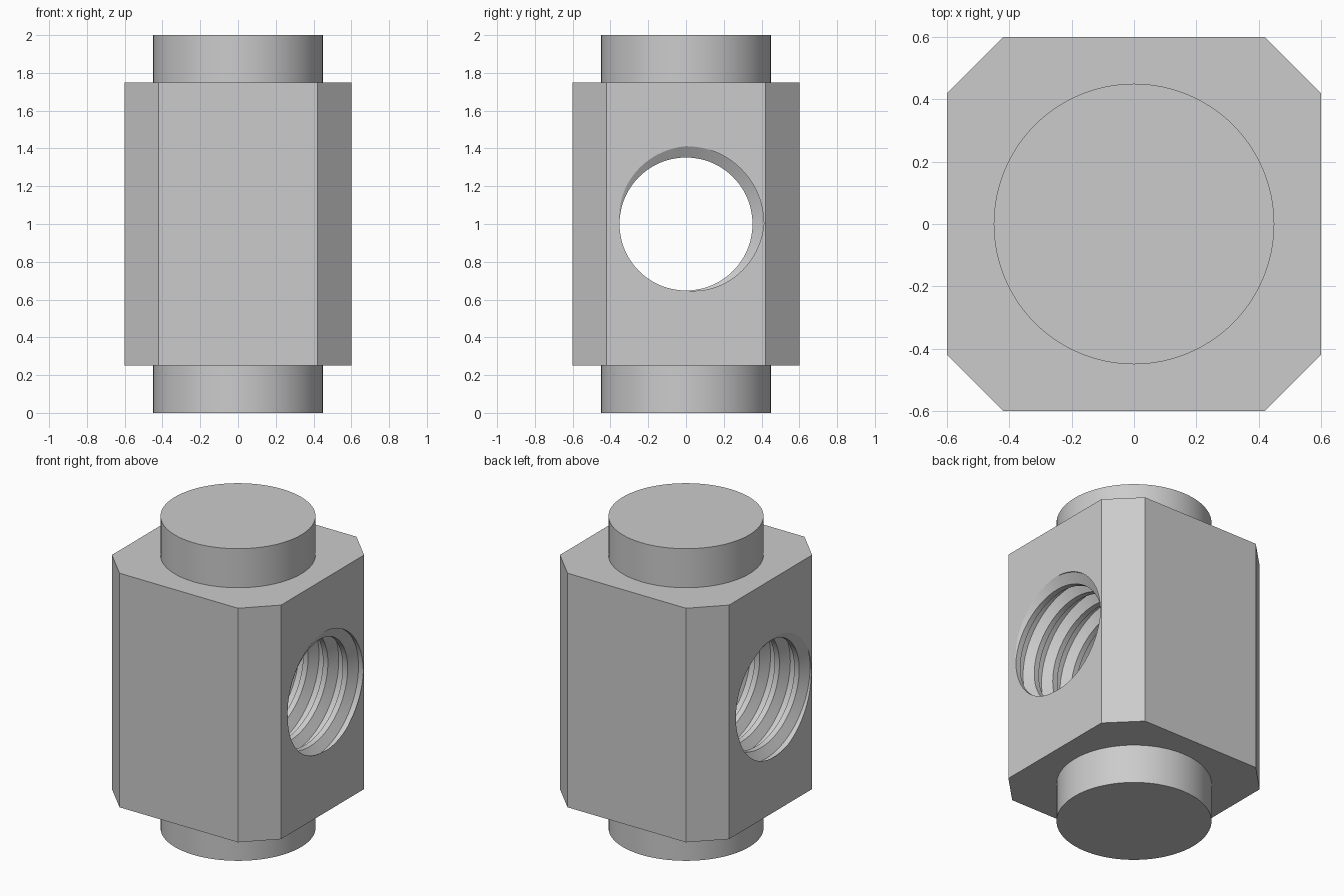
import bpy, bmesh
from math import sin, cos, pi, radians

cube = bpy.data.objects.get("Cube")
if cube:
    bpy.data.objects.remove(cube, do_unlink=True)

# Plain grey metal
grey = bpy.data.materials.new("grey")
grey.use_nodes = True
colour = (0.6, 0.6, 0.6, 1)
grey.diffuse_color = colour
grey.node_tree.nodes["Principled BSDF"].inputs["Base Color"].default_value = colour


def make_object(name, bm):
    bmesh.ops.recalc_face_normals(bm, faces=bm.faces)
    mesh = bpy.data.meshes.new(name)
    bm.to_mesh(mesh)
    bm.free()
    mesh.materials.append(grey)
    obj = bpy.data.objects.new(name, mesh)
    bpy.context.collection.objects.link(obj)
    return obj


def select_only(obj):
    bpy.ops.object.select_all(action='DESELECT')
    obj.select_set(True)
    bpy.context.view_layer.objects.active = obj


# Block with chamfered upright edges
HALF, CHAMFER, BOTTOM, TOP = 0.6, 0.18, 0.25, 1.75
bm = bmesh.new()
outline = []
flat = HALF - CHAMFER
for sx, sy in ((1, 1), (-1, 1), (-1, -1), (1, -1)):
    pair = [(sx * HALF, sy * flat), (sx * flat, sy * HALF)]
    outline += pair if sx * sy > 0 else pair[::-1]
base = bm.faces.new([bm.verts.new((x, y, BOTTOM)) for x, y in outline])
sweep = bmesh.ops.extrude_face_region(bm, geom=[base], use_keep_orig=True)
lifted = [v for v in sweep["geom"] if isinstance(v, bmesh.types.BMVert)]
bmesh.ops.translate(bm, verts=lifted, vec=(0, 0, TOP - BOTTOM))
block = make_object("threaded_block", bm)

# Helical thread cutter along x
PITCH, MINOR, MAJOR, STEPS, TURNS = 0.14, 0.352, 0.412, 96, 14
profile = [(0.125, MAJOR), (0.375, MINOR), (0.625, MINOR), (0.875, MAJOR)]
# Groove faces 45 degrees up on the +x side
offset = HALF - PITCH / 8
count = len(profile)
bm = bmesh.new()
columns = []
for k in range(STEPS):
    a = 2 * pi * k / STEPS
    column = []
    for t in range(TURNS):
        for s, r in profile:
            x = offset + PITCH * (t - TURNS + 3 + s + k / STEPS)
            column.append(bm.verts.new((x, r * cos(a), 1 + r * sin(a))))
    columns.append(column)
# Last column joins the first one turn further on
columns.append(columns[0][count:])
for c, d in zip(columns, columns[1:]):
    for m in range(min(len(c), len(d)) - 1):
        bm.faces.new((c[m], d[m], d[m + 1], c[m + 1]))
# Close both ends outside the block
ends = [e for e in bm.edges if e.is_boundary]
apex = {side: bm.verts.new((side * 1.6, 0, 1)) for side in (-1, 1)}
for e in ends:
    side = 1 if e.verts[0].co.x > 0 else -1
    bm.faces.new((e.verts[0], e.verts[1], apex[side]))
cutter = make_object("thread_cutter", bm)
cutter.hide_render = True

cut = block.modifiers.new("threaded_hole", 'BOOLEAN')
cut.operation = 'DIFFERENCE'
cut.solver = 'EXACT'
cut.object = cutter
select_only(block)
bpy.ops.object.modifier_apply(modifier=cut.name)
bpy.data.objects.remove(cutter, do_unlink=True)
bpy.ops.object.shade_smooth_by_angle(angle=radians(25))

# Round stubs at each end
for name, z in (("bottom_stub", BOTTOM / 2), ("top_stub", (TOP + 2) / 2)):
    bm = bmesh.new()
    bmesh.ops.create_cone(bm, cap_ends=True, segments=96, radius1=0.45, radius2=0.45, depth=BOTTOM)
    bmesh.ops.translate(bm, verts=bm.verts, vec=(0, 0, z))
    select_only(make_object(name, bm))
    bpy.ops.object.shade_smooth_by_angle(angle=radians(30))
